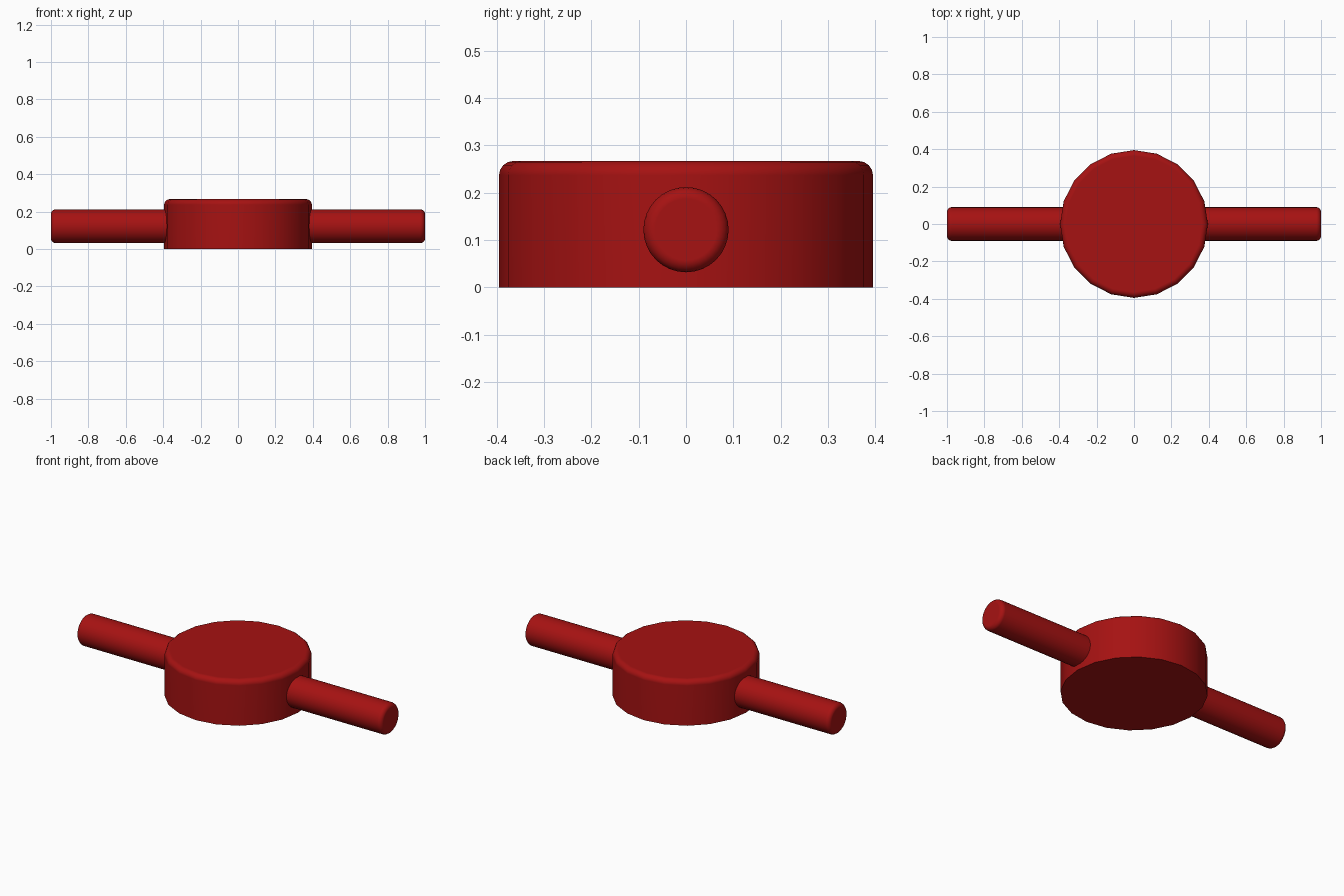
import bpy
import bmesh
import math
from mathutils import Matrix

cube = bpy.data.objects.get("Cube")
if cube:
    bpy.data.objects.remove(cube, do_unlink=True)

red = bpy.data.materials.new("deep_red")
red.use_nodes = True
colour = (0.38, 0.006, 0.006, 1)
red.diffuse_color = colour
red.node_tree.nodes["Principled BSDF"].inputs["Base Color"].default_value = colour


def rounded_cylinder(name, sides, radius, length, bevel, matrix, round_bottom):
    """Cylinder along local z whose top rim, and optionally bottom rim, is rounded."""
    bm = bmesh.new()
    bmesh.ops.create_cone(bm, cap_ends=True, segments=sides,
                          radius1=radius, radius2=radius, depth=length)
    rims = [e for e in bm.edges
            if abs(e.verts[0].co.z - e.verts[1].co.z) < 0.001
            and (round_bottom or e.verts[0].co.z > 0)]
    bmesh.ops.bevel(bm, geom=rims, offset=bevel, offset_type='OFFSET',
                    segments=4, profile=0.5, affect='EDGES')
    bmesh.ops.transform(bm, matrix=matrix, verts=bm.verts)
    mesh = bpy.data.meshes.new(name)
    bm.to_mesh(mesh)
    bm.free()
    mesh.materials.append(red)
    obj = bpy.data.objects.new(name, mesh)
    bpy.context.collection.objects.link(obj)

    # Smooth the rounded surfaces and keep the caps flat
    bpy.ops.object.select_all(action='DESELECT')
    obj.select_set(True)
    bpy.context.view_layer.objects.active = obj
    bpy.ops.object.shade_smooth_by_angle(angle=math.radians(30))
    normals = obj.modifiers.new("flat_caps", 'WEIGHTED_NORMAL')
    normals.keep_sharp = True
    return obj


# Round hub: flat underneath, rounded top rim
height = 0.267
rounded_cylinder("hub", 20, 0.395, height, 0.03,
                 Matrix.Translation((0, 0, height / 2)), False)

# Handle bar running sideways through the hub
rounded_cylinder("handle_bar", 32, 0.09, 2.0, 0.025,
                 Matrix.Translation((0, 0, 0.122)) @ Matrix.Rotation(math.pi / 2, 4, 'Y'),
                 True)
